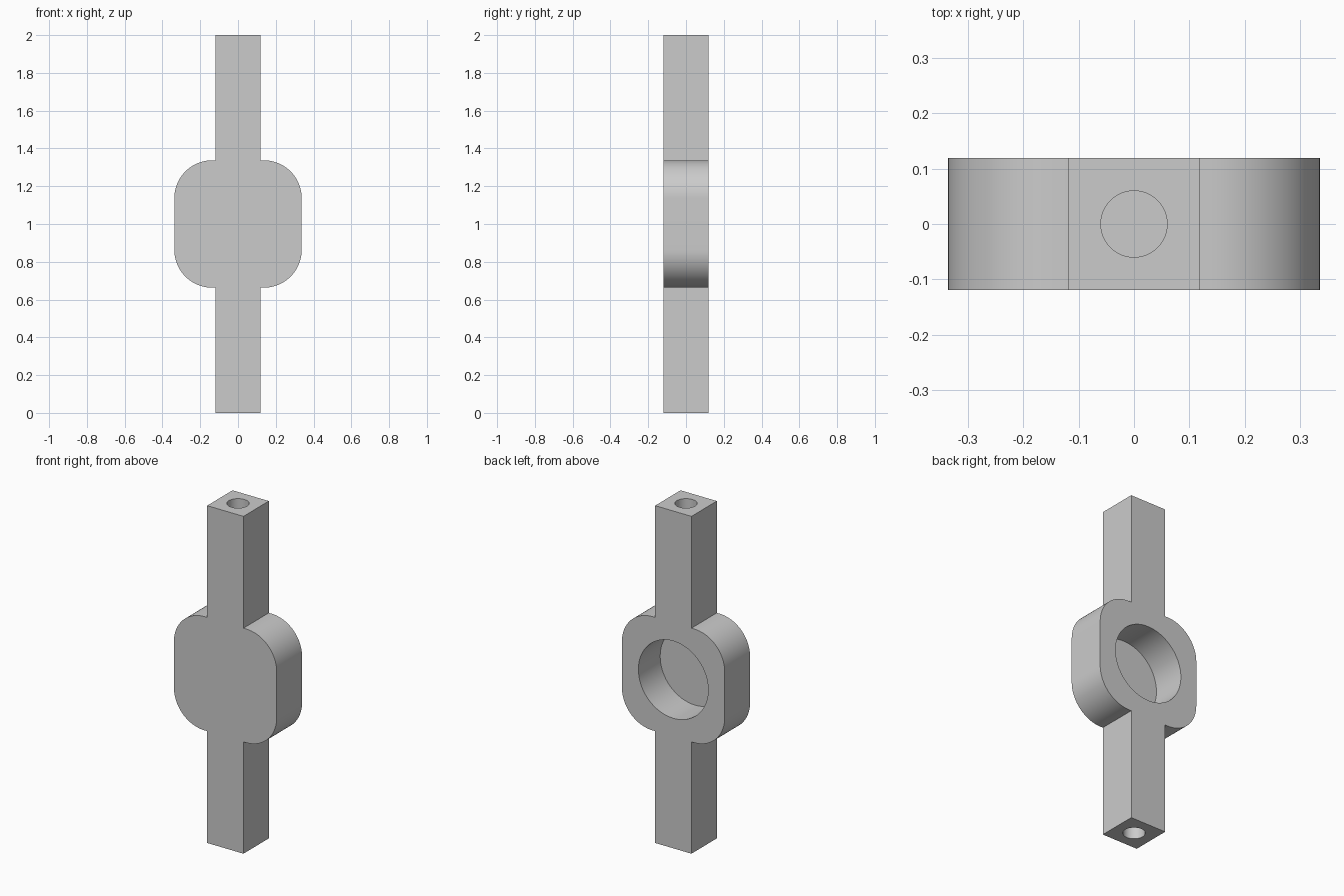
import bpy, bmesh
from math import sin, cos, pi, radians
from mathutils import Matrix

cube = bpy.data.objects.get("Cube")
if cube:
    bpy.data.objects.remove(cube, do_unlink=True)

HALF = 0.119      # half thickness of the part and half width of the bars
BODY = 0.337      # half width of the rounded body
FILLET = 0.2
MID = 1.0         # height of the body centre
POCKET_R, POCKET_FLOOR = 0.229, -0.085
HOLE_R, HOLE_DEPTH = 0.06, 0.3

grey = bpy.data.materials.new("grey_metal")
grey.use_nodes = True
grey.diffuse_color = (0.6, 0.6, 0.6, 1)
grey.node_tree.nodes["Principled BSDF"].inputs["Base Color"].default_value = (0.6, 0.6, 0.6, 1)


def add_object(name, bm):
    bmesh.ops.recalc_face_normals(bm, faces=bm.faces)
    mesh = bpy.data.meshes.new(name)
    bm.to_mesh(mesh)
    bm.free()
    mesh.materials.append(grey)
    obj = bpy.data.objects.new(name, mesh)
    bpy.context.collection.objects.link(obj)
    return obj


def cylinder_cutter(name, radius, depth, matrix):
    bm = bmesh.new()
    bmesh.ops.create_cone(bm, cap_ends=True, segments=64, radius1=radius,
                          radius2=radius, depth=depth, matrix=matrix)
    obj = add_object(name, bm)
    obj.hide_render = True
    obj.hide_set(True)
    return obj


# Outline: one quarter from bar tip to body side, mirrored into a closed loop
inner = BODY - FILLET
arc = [(inner + FILLET * sin(a), inner + FILLET * cos(a))
       for a in (pi / 2 * i / 24 for i in range(25))]
quarter = [(HALF, 1.0), (HALF, BODY)] + arc
right = quarter + [(x, -z) for x, z in reversed(quarter)]
outline = right + [(-x, z) for x, z in reversed(right)]

# Bracket: bars and rounded body as one extruded plate
bm = bmesh.new()
face = bm.faces.new([bm.verts.new((x, -HALF, MID + z)) for x, z in outline])
extruded = bmesh.ops.extrude_face_region(bm, geom=[face])
moved = [v for v in extruded["geom"] if isinstance(v, bmesh.types.BMVert)]
bmesh.ops.translate(bm, verts=moved, vec=(0, 2 * HALF, 0))
bracket = add_object("bracket", bm)

# Round pocket open to the back, and a blind hole in each bar end
back = 0.3
cutters = [cylinder_cutter("pocket_cutter", POCKET_R, back - POCKET_FLOOR,
                           Matrix.Translation((0, (back + POCKET_FLOOR) / 2, MID))
                           @ Matrix.Rotation(pi / 2, 4, 'X'))]
for name, z in (("bottom_hole_cutter", 0), ("top_hole_cutter", 2)):
    cutters.append(cylinder_cutter(name, HOLE_R, 2 * HOLE_DEPTH, Matrix.Translation((0, 0, z))))

for cutter in cutters:
    cut = bracket.modifiers.new(cutter.name, 'BOOLEAN')
    cut.operation = 'DIFFERENCE'
    cut.solver = 'EXACT'
    cut.object = cutter

# Apply the cuts, then smooth the curved walls while keeping edges sharp
bpy.ops.object.select_all(action='DESELECT')
bracket.select_set(True)
bpy.context.view_layer.objects.active = bracket
for cutter in cutters:
    bpy.ops.object.modifier_apply(modifier=cutter.name)
    bpy.data.objects.remove(cutter, do_unlink=True)
bpy.ops.object.shade_smooth_by_angle(angle=radians(30))
